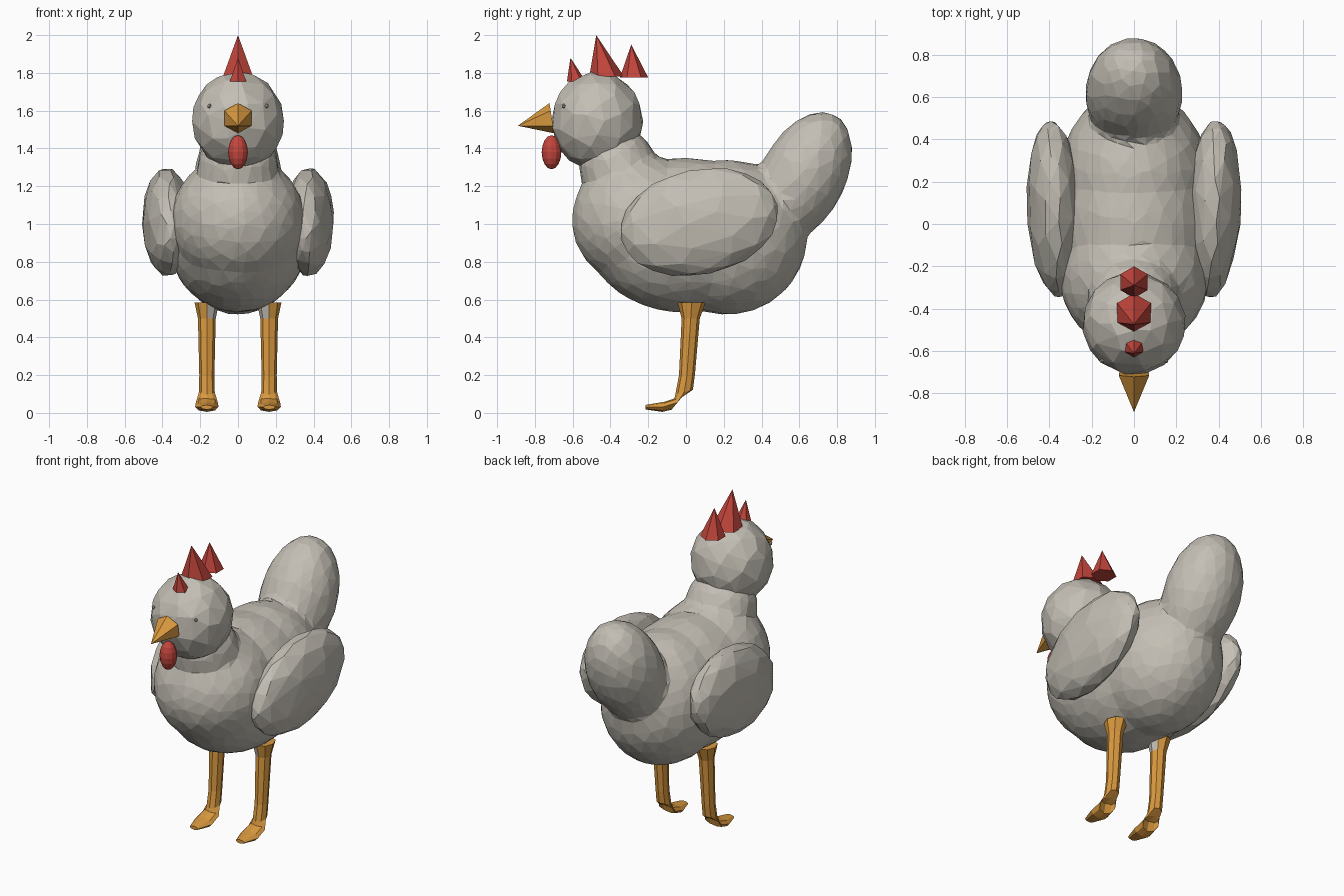
import bpy, bmesh, math
from mathutils import Matrix, Vector

if "Cube" in bpy.data.objects:
    bpy.data.objects.remove(bpy.data.objects["Cube"])


def material(name, rgb):
    m = bpy.data.materials.new(name)
    m.diffuse_color = (*rgb, 1)
    m.use_nodes = True
    m.node_tree.nodes["Principled BSDF"].inputs["Base Color"].default_value = m.diffuse_color
    return m


GREY = material("feather grey", (0.55, 0.52, 0.46))
RED = material("comb red", (0.54, 0.06, 0.045))
GOLD = material("leg gold", (0.70, 0.32, 0.05))


def finish(name, bm, *mats):
    bmesh.ops.recalc_face_normals(bm, faces=bm.faces)
    me = bpy.data.meshes.new(name)
    bm.to_mesh(me)
    bm.free()
    for m in mats:
        me.materials.append(m)
    ob = bpy.data.objects.new(name, me)
    bpy.context.collection.objects.link(ob)
    return ob


def ellipsoid(bm, centre, radii, tilt=0, sub=3):
    """Icosphere scaled to radii and tilted about x (degrees)."""
    mat = (Matrix.Translation(centre) @ Matrix.Rotation(math.radians(tilt), 4, 'X')
           @ Matrix.Diagonal((*radii, 1)))
    bmesh.ops.create_icosphere(bm, subdivisions=sub, radius=1, matrix=mat)


def decimate(ob, ratio):
    ob.modifiers.new("facets", 'DECIMATE').ratio = ratio


def spike(name, ring, apex, mat):
    """Closed pyramid from a ring of points to an apex."""
    bm = bmesh.new()
    base = [bm.verts.new(p) for p in ring]
    tip = bm.verts.new(apex)
    bm.faces.new(base)
    for i, v in enumerate(base):
        bm.faces.new((v, base[(i + 1) % len(base)], tip))
    return finish(name, bm, mat)


HEX = [(math.sin(i * math.pi / 3), math.cos(i * math.pi / 3)) for i in range(6)]

# Body with chest, rump, neck and tail fused into one faceted skin
bm = bmesh.new()
ellipsoid(bm, (0, 0, 0.94), (0.375, 0.53, 0.41), sub=4)
ellipsoid(bm, (0, -0.24, 1.02), (0.355, 0.365, 0.35), sub=4)
ellipsoid(bm, (0, 0.22, 0.93), (0.355, 0.42, 0.41), sub=4)
ellipsoid(bm, (0, -0.36, 1.30), (0.215, 0.205, 0.22), tilt=20, sub=4)
ellipsoid(bm, (0, 0.62, 1.25), (0.23, 0.225, 0.37), tilt=-27, sub=4)
body = finish("body", bm, GREY)
remesh = body.modifiers.new("fuse", 'REMESH')
remesh.mode = 'VOXEL'
remesh.voxel_size = 0.025
smooth = body.modifiers.new("soften", 'SMOOTH')
smooth.factor = 0.5
smooth.iterations = 6
decimate(body, 0.07)

# Head
bm = bmesh.new()
ellipsoid(bm, (0, -0.47, 1.545), (0.243, 0.243, 0.26))
head = finish("head", bm, GREY)
decimate(head, 0.5)

# Comb spikes: base centre y, base z, radius, apex y, apex z
for name, y, z, r, ay, az in (("front_comb", -0.58, 1.755, 0.05, -0.612, 1.88),
                              ("middle_comb", -0.42, 1.78, 0.092, -0.475, 2.0),
                              ("back_comb", -0.275, 1.775, 0.075, -0.29, 1.95)):
    spike(name, [(a * r, y + b * r, z) for a, b in HEX], (0, ay, az), RED)

# Beak
spike("beak", [(a * 0.083, -0.71 - 0.13 * b * 0.1, 1.56 + b * 0.08) for a, b in HEX],
      (0, -0.89, 1.52), GOLD)

# Wattle
bm = bmesh.new()
bmesh.ops.create_uvsphere(bm, u_segments=12, v_segments=8, radius=1,
                          matrix=Matrix.Translation((0, -0.712, 1.38))
                          @ Matrix.Diagonal((0.052, 0.052, 0.09, 1)))
finish("wattle", bm, RED)

# Leg rings from thigh to toe: y, z, half width, half depth, tilt (0 flat, 90 upright)
LEG = ((0.03, 0.585, 0.065, 0.075, 0), (0.025, 0.50, 0.047, 0.048, 0),
       (0.005, 0.20, 0.040, 0.042, 0), (-0.01, 0.11, 0.042, 0.048, 15),
       (-0.045, 0.055, 0.058, 0.050, 50), (-0.12, 0.032, 0.062, 0.027, 80),
       (-0.215, 0.030, 0.030, 0.012, 90))

for side, s in (("right", 1), ("left", -1)):
    # Wing
    bm = bmesh.new()
    ellipsoid(bm, (s * 0.375, 0.07, 1.01), (0.132, 0.425, 0.278), tilt=12)
    for v in bm.verts:
        v.co.x += s * 0.04 * (v.co.y - 0.07)
    wing = finish(side + "_wing", bm, GREY)
    decimate(wing, 0.5)

    # Leg and foot, with feathered faces on the inner front of the thigh
    bm = bmesh.new()
    rings = []
    for y, z, w, d, tilt in LEG:
        turn = Matrix.Rotation(math.radians(tilt), 3, 'X')
        rings.append([bm.verts.new(Vector((s * 0.165, y, z))
                                   + turn @ Vector((a * w, b * d, 0)))
                      for a, b in [(math.cos(k * math.pi / 4), math.sin(k * math.pi / 4))
                                   for k in range(8)]])
    for lo, hi in zip(rings, rings[1:]):
        for k in range(8):
            bm.faces.new((lo[k], lo[(k + 1) % 8], hi[(k + 1) % 8], hi[k]))
    bm.faces.new(rings[0])
    bm.faces.new(rings[-1])
    bmesh.ops.recalc_face_normals(bm, faces=bm.faces)
    for f in bm.faces:
        inner = -s * f.normal.x - 0.7 * f.normal.y
        if f.calc_center_median().z > 0.5 and inner > 0.3:
            f.material_index = 1
    finish(side + "_leg", bm, GOLD, GREY)

    # Eye
    bm = bmesh.new()
    ellipsoid(bm, (s * 0.152, -0.648, 1.625), (0.011, 0.011, 0.013), sub=1)
    finish(side + "_eye", bm, GREY)
